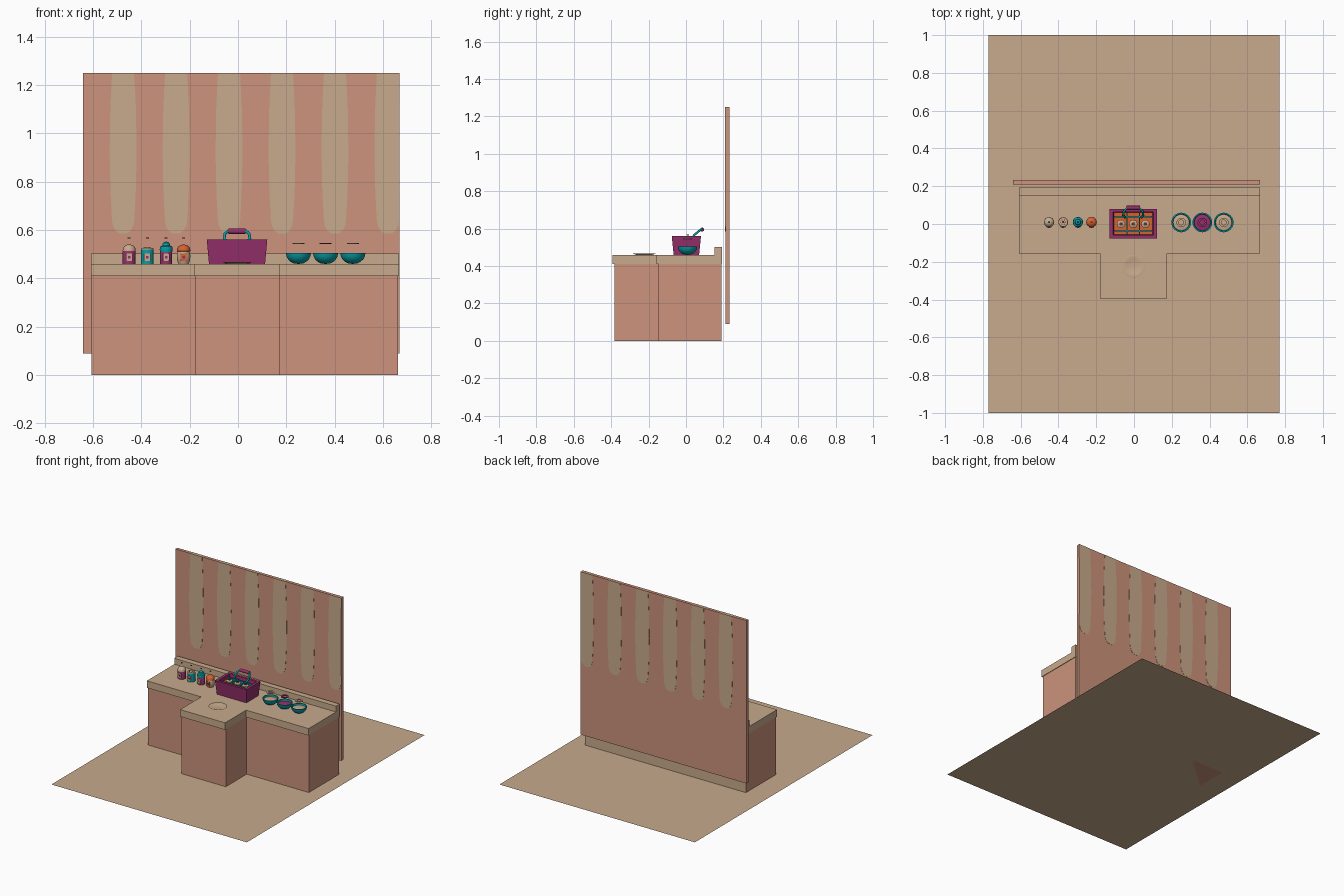
import bpy, bmesh, math
from mathutils import Vector

if "Cube" in bpy.data.objects:
    bpy.data.objects.remove(bpy.data.objects["Cube"])


def mat(name, r, g, b):
    lin = [((c / 255 + 0.055) / 1.055) ** 2.4 if c > 10 else c / 255 / 12.92 for c in (r, g, b)]
    m = bpy.data.materials.new(name)
    m.diffuse_color = (*lin, 1)
    m.use_nodes = True
    m.node_tree.nodes["Principled BSDF"].inputs["Base Color"].default_value = m.diffuse_color
    return m


TAN = mat("tan", 200, 170, 140)
SALMON = mat("salmon", 204, 147, 124)
TEAL = mat("teal", 8, 160, 168)
MAGENTA = mat("magenta", 150, 48, 108)
ORANGE = mat("orange", 214, 98, 48)
BROWN = mat("brown", 95, 55, 45)


def finish(name, bm, m, smooth=False):
    bmesh.ops.recalc_face_normals(bm, faces=bm.faces)
    me = bpy.data.meshes.new(name)
    bm.to_mesh(me)
    bm.free()
    me.materials.append(m)
    ob = bpy.data.objects.new(name, me)
    bpy.context.collection.objects.link(ob)
    if smooth:
        bpy.ops.object.select_all(action='DESELECT')
        bpy.context.view_layer.objects.active = ob
        ob.select_set(True)
        bpy.ops.object.shade_smooth_by_angle(angle=math.radians(40))
    return ob


def prism(name, pts, offset, m):
    """Extrude a flat outline of 3D points along offset."""
    bm = bmesh.new()
    f = bm.faces.new([bm.verts.new(p) for p in pts])
    r = bmesh.ops.extrude_face_region(bm, geom=[f])
    bmesh.ops.translate(bm, vec=offset, verts=[v for v in r["geom"] if isinstance(v, bmesh.types.BMVert)])
    if f.is_valid and not any(len(e.link_faces) > 1 for e in f.edges):
        bm.faces.remove(f)
    if len(bm.faces) < len(pts) + 2:
        bmesh.ops.holes_fill(bm, edges=[e for e in bm.edges if e.is_boundary], sides=0)
    return finish(name, bm, m)


def box(name, x0, x1, y0, y1, z0, z1, m):
    return prism(name, [(x0, y0, z0), (x1, y0, z0), (x1, y1, z0), (x0, y1, z0)], (0, 0, z1 - z0), m)


def lathe(name, profile, x, y, m, n=32):
    """Spin (radius, z) points about a vertical axis."""
    bm = bmesh.new()
    vs = [bm.verts.new((r, 0, z)) for r, z in profile]
    es = [bm.edges.new(p) for p in zip(vs, vs[1:])]
    bmesh.ops.spin(bm, geom=vs + es, cent=(0, 0, 0), axis=(0, 0, 1), angle=math.tau, steps=n)
    bmesh.ops.remove_doubles(bm, verts=bm.verts, dist=1e-5)
    bmesh.ops.translate(bm, vec=(x, y, 0), verts=bm.verts)
    return finish(name, bm, m, True)


def tube(name, pts, radius, m):
    cu = bpy.data.curves.new(name, 'CURVE')
    cu.dimensions = '3D'
    cu.bevel_depth = radius
    cu.bevel_resolution = 3
    cu.use_fill_caps = True
    sp = cu.splines.new('POLY')
    sp.points.add(len(pts) - 1)
    for p, co in zip(sp.points, pts):
        p.co = (*co, 1)
    cu.materials.append(m)
    ob = bpy.data.objects.new(name, cu)
    bpy.context.collection.objects.link(ob)


# floor sheet
bm = bmesh.new()
bm.faces.new([bm.verts.new(p) for p in ((-.77, -1, 0), (.77, -1, 0), (.77, 1, 0), (-.77, 1, 0))])
finish("floor", bm, TAN)

# wall with hanging round-ended stripes
box("wall", -.64, .667, .21, .232, .09, 1.25, SALMON)
for i in range(6):
    cx = -.475 + .219 * i
    side = [(.046, 1.25), (.053, 1.1), (.056, .92), (.052, .75)]
    side += [(.046 * math.cos(a), .64 - .058 * math.sin(a)) for a in (0, .4, .8, 1.2)]
    outline = [(cx + w, z) for w, z in side] + [(cx - w, z) for w, z in reversed(side)]
    prism("wall_stripe", [(min(x, .667), .2085, z) for x, z in outline], (0, .025, 0), TAN)

# cabinets
box("left_cabinet", -.605, -.178, -.148, .187, 0, .41, SALMON)
box("right_cabinet", .172, .662, -.148, .187, 0, .41, SALMON)
box("middle_cabinet", -.178, .172, -.383, .187, 0, .41, SALMON)
box("cabinet_back", -.605, .662, .187, .19, 0, .41, TAN)

# T-shaped worktop and upstand
prism("worktop", [(-.608, -.157, .41), (-.18, -.157, .41), (-.18, -.394, .41), (.174, -.394, .41),
                  (.174, -.157, .41), (.666, -.157, .41), (.666, .193, .41), (-.608, .193, .41)],
      (0, 0, .05), TAN)
box("upstand", -.608, .666, .152, .193, .46, .502, TAN)

# plate on the projecting counter
lathe("plate", [(0, .4615), (.04, .4615), (.057, .467), (.06, .466), (.042, .46), (0, .46)],
      -.003, -.223, TAN, 40)

# basket: tapered open box with inset rim
bx = -.004
bm = bmesh.new()


def ring(hx, hy, z):
    return [bm.verts.new((bx + sx * hx, .002 + sy * hy, z)) for sx, sy in ((-1, -1), (1, -1), (1, 1), (-1, 1))]


loops = [ring(.116, .068, .46), ring(.125, .078, .56), ring(.106, .061, .56), ring(.102, .058, .525)]
for a, b in zip(loops, loops[1:]):
    for k in range(4):
        bm.faces.new((a[k], a[(k + 1) % 4], b[(k + 1) % 4], b[k]))
bm.faces.new(loops[0])
bm.faces.new(loops[-1])
finish("basket", bm, MAGENTA)
box("basket_lining", bx - .104, bx + .104, -.058, .062, .524, .535, ORANGE)
for y in (-.036, .038):
    box("basket_rail", bx - .1, bx + .1, y - .004, y + .004, .535, .547, TEAL)
for x in (-.033, .033):
    box("basket_divider", bx + x - .003, bx + x + .003, -.056, .06, .535, .545, TEAL)
for x in (-.064, 0, .064):
    lathe("basket_bottle", [(0, .53), (.022, .53), (.022, .547), (.012, .552), (.009, .552)], bx + x, 0, TAN, 20)
    lathe("bottle_neck", [(.009, .55), (.009, .556), (0, .556)], bx + x, 0, BROWN, 16)

# tilted basket handle and grip
tube("basket_handle", [(bx - .043, .035, .55), (bx - .053, .045, .567), (bx - .05, .066, .585),
                       (bx - .035, .083, .597), (bx + .035, .083, .597), (bx + .05, .066, .585),
                       (bx + .053, .045, .567), (bx + .043, .035, .55)], .006, TEAL)
tube("handle_grip", [(bx - .036, .086, .595), (bx + .036, .086, .595)], .011, MAGENTA)

# bowls, their fillings and the floating discs above
for x, fill in ((.25, TAN), (.362, MAGENTA), (.475, TAN)):
    outer = [(.052 * math.cos(a), .505 - .046 * math.sin(a)) for a in (1.2, .9, .6, .3, 0)]
    inner = [(.045 * math.cos(a), .505 - .036 * math.sin(a)) for a in (0, .3, .6, .9, 1.2)]
    lathe("bowl", [(0, .46)] + outer + inner + [(0, .471)], x, .008, TEAL)
    lathe("bowl_filling", [(.0425, .494), (.03, .497), (0, .499)], x, .008, fill)
    lathe("floating_disc", [(.013, .543), (.025, .543), (.025, .547), (.013, .547), (.013, .543)], x, .008, fill)

# jars: body profile, cap profile, label and floating bead
Z = .46
JARS = [
    (-.45, MAGENTA, [(0, 0), (.027, 0), (.027, .05), (.025, .055)], TAN,
     [(.027, .053), (.026, .064), (.02, .074), (.01, .079), (0, .08)], TAN, TEAL),
    (-.375, TEAL, [(0, 0), (.026, 0), (.026, .06)], TAN,
     [(.026, .06), (.024, .066), (0, .067)], TAN, MAGENTA),
    (-.297, MAGENTA, [(0, 0), (.025, 0), (.025, .05), (.02, .056)], TEAL,
     [(.025, .05), (.027, .06), (.025, .071), (.016, .076), (.014, .086), (.007, .091), (0, .092)], TAN, MAGENTA),
    (-.225, TAN, [(0, 0), (.021, 0), (.027, .015), (.028, .035), (.024, .052)], ORANGE,
     [(.024, .05), (.028, .053), (.027, .065), (.02, .074), (.008, .079), (0, .08)], ORANGE, ORANGE)]
for x, body, bp, cap, cp, label, bead in JARS:
    y = .01
    lathe("jar_body", [(r, Z + z) for r, z in bp], x, y, body, 24)
    lathe("jar_cap", [(r, Z + z) for r, z in cp], x, y, cap, 24)
    box("jar_label", x - .013, x + .013, y - .0295, y - .022, Z + .012, Z + .042, label)
    box("label_mark", x - .005, x + .005, y - .031, y - .029, Z + .022, Z + .032, MAGENTA)
    lathe("floating_bead", [(0, .564), (.006, .565), (.006, .569), (0, .57)], x, y, bead, 12)

# sprinkle holes on the first two caps
for x, z in ((-.45, .535), (-.375, .5268)):
    for k in range(6):
        a = k * math.tau / 6
        lathe("cap_hole", [(.003, z - .004), (.003, z + .001), (0, z + .001)],
              x + .013 * math.cos(a), .01 + .013 * math.sin(a), BROWN, 8)
